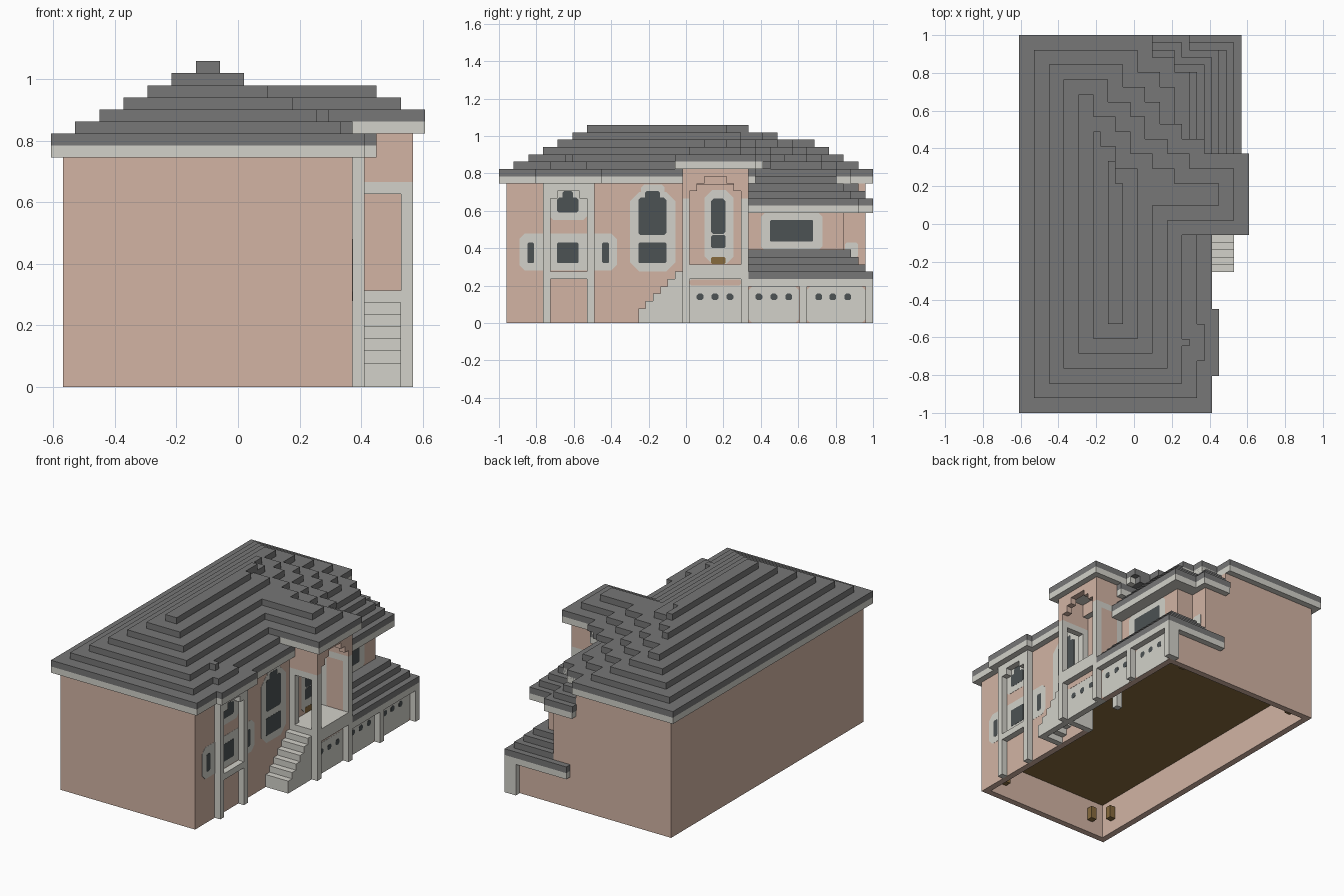
import bpy
import bmesh

if "Cube" in bpy.data.objects:
    bpy.data.objects.remove(bpy.data.objects["Cube"])

V = 2 / 51          # edge of one building block
CX, CY = 15.5, 25.5  # centre of the block grid


def material(name, rgb):
    m = bpy.data.materials.new(name)
    m.use_nodes = True
    col = tuple((c / 255) ** 2.2 for c in rgb) + (1,)
    m.diffuse_color = col
    bsdf = next(n for n in m.node_tree.nodes if n.type == 'BSDF_PRINCIPLED')
    bsdf.inputs["Base Color"].default_value = col
    return m


pink = material("pink plaster", (209, 178, 162))
trim = material("pale stone", (209, 208, 200))
slate = material("grey roof", (118, 118, 118))
glass = material("dark glass", (77, 83, 84))
wood = material("brown wood", (134, 106, 64))


def finish(name, mat, bm):
    bmesh.ops.recalc_face_normals(bm, faces=bm.faces)
    mesh = bpy.data.meshes.new(name)
    bm.to_mesh(mesh)
    bm.free()
    mesh.materials.append(mat)
    ob = bpy.data.objects.new(name, mesh)
    bpy.context.collection.objects.link(ob)


def blocks(name, mat, *boxes):
    """Boxes as x0, x1, y0, y1, z0, z1 in grid blocks."""
    bm = bmesh.new()
    for x0, x1, y0, y1, z0, z1 in boxes:
        cube = bmesh.ops.create_cube(bm, size=1)["verts"]
        for v in cube:
            v.co.x = ((x1 if v.co.x > 0 else x0) - CX) * V
            v.co.y = ((y1 if v.co.y > 0 else y0) - CY) * V
            v.co.z = (z1 if v.co.z > 0 else z0) * V
    finish(name, mat, bm)


def plate(name, mat, wall, y0, y1, z0, z1, cut=0.02, lift=0.001):
    """Thin panel with clipped corners on a wall that faces +x."""
    bm = bmesh.new()
    x = (wall - CX) * V
    c = cut
    outline = [(y0 + c, z0), (y1 - c, z0), (y1, z0 + c), (y1, z1 - c),
               (y1 - c, z1), (y0 + c, z1), (y0, z1 - c), (y0, z0 + c)]
    face = bm.faces.new([bm.verts.new((x, y, z)) for y, z in outline])
    top = bmesh.ops.extrude_face_region(bm, geom=[face])["geom"]
    for v in top:
        if isinstance(v, bmesh.types.BMVert):
            v.co.x += lift
    finish(name, mat, bm)


def window(name, wall, y0, y1, z0, z1, cut=0.01):
    plate(name, glass, wall, y0, y1, z0, z1, cut, 0.002)


# Hollow ground floor with a timber underside
blocks("ground_walls", pink, (1, 2, 1, 50, 0, 6), (24, 25, 1, 25, 0, 6),
       (2, 24, 1, 2, 0, 6), (2, 24, 49, 50, 0, 6))
blocks("timber_floor", wood, (2, 24, 2, 49, 5.6, 6), (24, 28, 26, 49, 4.6, 5))
blocks("floor_brackets", wood, *[(x, x + 1, y, y + 1, 2, 4)
       for x in (2, 23) for y in (4, 46)], *[(x, x + 1, 2, 3, 2, 4) for x in (4, 21)])

# Upper body, stepping back at the rear corner
blocks("upper_walls", pink, (1, 25, 1, 34, 6, 19), (1, 22, 34, 50, 6, 15),
       (1, 18, 34, 50, 15, 19))
blocks("annex_storey", pink, (22, 25, 34, 47, 6, 15))

# Stepped main roof: each layer is the same footprint moved in by two blocks
TREADS = [(18, 51), (21, 48), (23, 46), (26, 43), (29, 41), (35, 39)]


def roof_layer(k, z):
    s = 2 * k
    boxes, left = [], s
    for edge, back in TREADS:
        right, back = edge - s, back - s
        main = edge <= 26
        if k < 2 and right > 23 - k:  # leave room for the annex roof
            back = min(back, 35 + s)
        if right > left and (main or 2 <= k <= 4):
            front = s if main else 20 + s
            boxes.append((left, right, front, back, z, z + 1))
            left = right
    return boxes


for k in range(7):
    layer = roof_layer(k, 20 + k)
    if k < 3:  # small projection over the window bay
        right = 26 - 2 * k
        end = 14 - 2 * k
        layer.append((right, right + 1, 5 + 2 * k, end, 20 + k, 21 + k))
    if k == 6:
        layer.append((12, 13, 12, 34, 26, 27))
    blocks(f"roof_layer_{k + 1}", slate, *layer)
blocks("main_eave", trim, *roof_layer(0, 19), (26, 27, 5, 14, 19, 20))
blocks("porch_eave", trim, (24, 31, 24, 35, 21, 22), (24, 25, 35, 36, 21, 22))

# Annex roofs, the upper one with a notched rear corner
blocks("upper_annex_eave", trim, (18, 23, 34, 51, 15, 16), (23, 27, 34, 49, 15, 16))
upper_steps = []
for n in range(4):
    notch = max(21, 23 - n)
    upper_steps += [(17.9, notch, 34, 51 - n, 16 + n, 17 + n),
                    (notch, 27 - n, 34, 49 - n, 16 + n, 17 + n)]
blocks("upper_annex_roof", slate, *upper_steps)
blocks("lower_annex_eave", trim, (24, 30, 34, 51, 5, 6), (19, 24, 50, 51, 5, 6))
blocks("lower_annex_roof", slate, (19, 30, 34, 51, 6, 7),
       *[(22, 30 - n, 34, 51 - n, 6 + n, 7 + n) for n in range(1, 4)])

# Annex ground floor and posts
blocks("annex_base", pink, (28, 29, 34, 50, 0, 5), (24, 28, 49, 50, 0, 5))
blocks("base_posts", trim, *[(29, 30, y, y + 1, 0, 5) for y in (41, 50)],
       (28, 29, 50, 51, 0, 5))
for n, (a, b, holes) in enumerate([(0.03, 0.29, (.075, .155, .235)),
                                   (0.335, 0.605, (.39, .47, .55)),
                                   (0.645, 0.96, (.71, .785, .865))]):
    plate(f"base_panel_{n + 1}", trim, 29, a, b, 0.0, 0.195)
    for i, y in enumerate(holes):
        window(f"vent_{n + 1}_{i + 1}", 29, y - .018, y + .018, .122, .157, .009)

# Hollow porch base, posts and stepped arch
blocks("porch_base", trim, (28, 29, 25, 34, 0, 8), (25, 28, 25, 34, 7, 8),
       (24, 28, 25, 26, 0, 7))
blocks("porch_landing", trim, (29, 30, 25, 34, 6, 8))
plate("porch_band", pink, 29, 0.02, 0.295, 0.20, 0.234, 0.01)
ends = (25, 33)
blocks("porch_posts", trim, *[(29, 30, y, y + 1, 0, 17) for y in ends],
       *[(25, 26, y, y + 1, 0, 17) for y in ends],
       *[(26, 29, y, y + 1, 16, 17) for y in ends])
blocks("porch_side_walls", pink, *[(25, 30, y, y + 1, 17, 21) for y in ends],
       (26, 29, 33, 34, 8, 16))
blocks("porch_arch", pink, (29, 30, 26, 33, 20, 21),
       *[(29, 30, y, y + 1, 18, 20) for y in (26, 32)],
       *[(29, 30, y, y + 1, 19, 20) for y in (27, 31)])
plate("porch_back_wall_head", pink, 26, 0.02, 0.3, .742, .824, 0)

# Door wall
plate("door_surround", trim, 25, .10, .255, .315, .71, .04)
window("door_upper_pane", 25, .135, .21, .475, .665, .012)
window("door_lower_pane", 25, .135, .21, .40, .47, .006)
plate("door_panel", wood, 25, .135, .21, .315, .352, .005, .002)

# Stairs: treads carried by an outer side wall, open underneath
for n in range(6):
    y = 19 + n
    blocks(f"stair_{n + 1}", trim, (25, 28, y, y + 1, n, 2 + n),
           (28, 29, y, y + 1, 0, 2 + n))

# Window bay with free-standing pillars and stepped arch
blocks("bay_frame", trim, *[(25, 26, y, y + 1, 0, 19) for y in (6, 12)],
       (25, 26, 7, 12, 6, 7), (25, 26, 7, 12, 18, 19),
       *[(25, 26, y, y + 1, 17, 18) for y in (7, 11)])
plate("bay_lower_surround", trim, 25, -.89, -.37, .28, .48, .03)
plate("bay_upper_surround", trim, 25, -.73, -.53, .55, .74, .02)
window("bay_lower_pane", 25, -.69, -.575, .32, .43, .006)
window("bay_upper_pane", 25, -.69, -.575, .59, .67, .01)
window("bay_arch_pane", 25, -.66, -.605, .65, .705, .008)
for side, y in (("front", -.83), ("back", -.43)):
    window(f"slit_pane_{side}", 25, y - .018, y + .018, .32, .43, .006)

# Tall window
plate("tall_surround", trim, 25, -.30, -.055, .275, .70, .05)
plate("tall_surround_head", trim, 25, -.24, -.115, .68, .74, .015)
window("tall_upper_pane", 25, -.255, -.105, .47, .67, .012)
window("tall_arch_pane", 25, -.22, -.14, .65, .705, .008)
window("tall_lower_pane", 25, -.255, -.105, .32, .43, .006)

# Annex window
plate("annex_surround", trim, 25, .40, .73, .39, .588, .02)
window("annex_pane", 25, .45, .68, .435, .55, .005)
plate("rear_corner_stone", trim, 22, .85, .92, .35, .43, .01)
